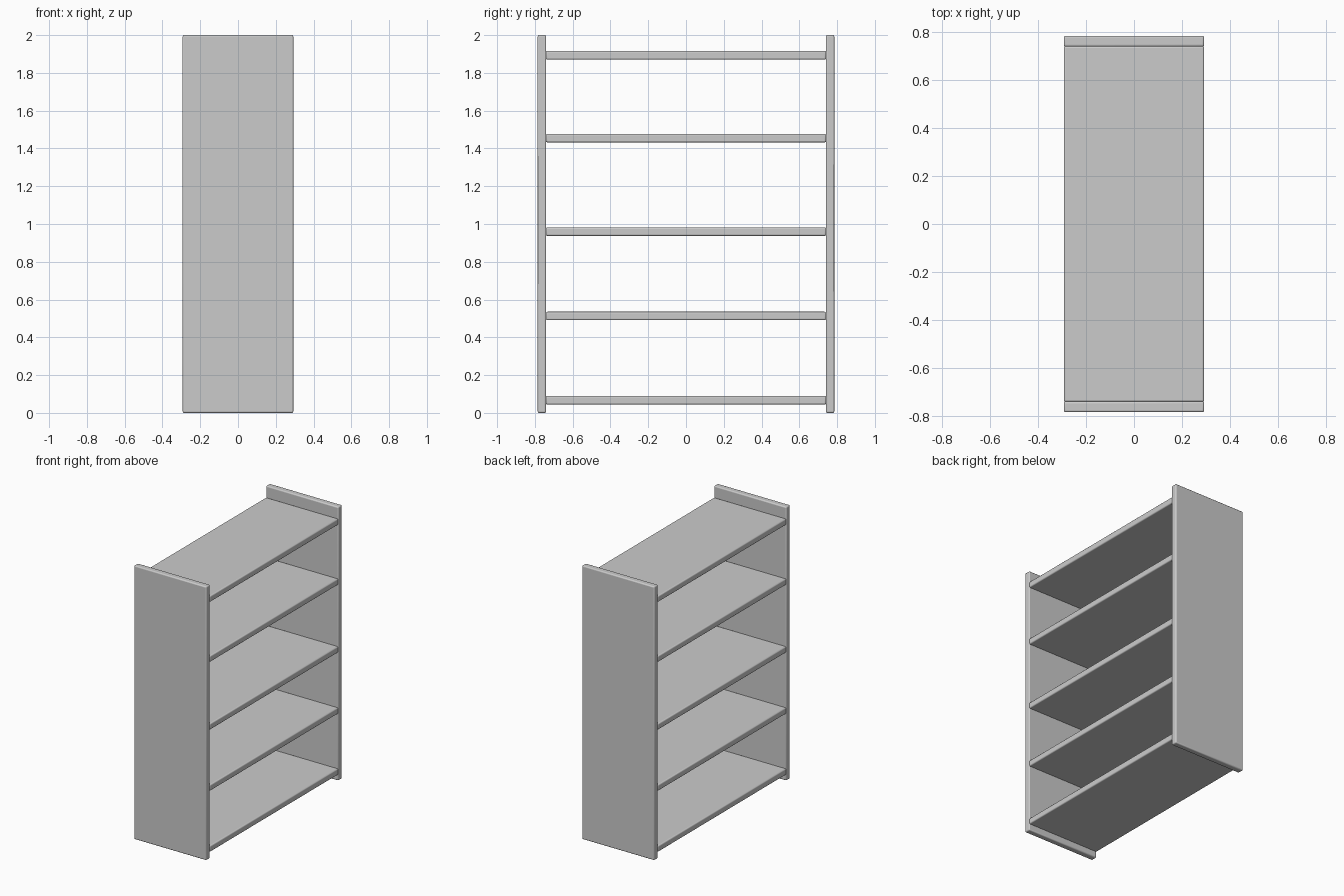
import bpy

if "Cube" in bpy.data.objects:
    bpy.data.objects.remove(bpy.data.objects["Cube"])

DEPTH = 0.586      # along x
HALF_W = 0.785     # half width along y
BOARD = 0.045      # board thickness


def board(name, size, loc):
    """Box with slightly rounded edges."""
    bpy.ops.mesh.primitive_cube_add(size=1, location=loc)
    ob = bpy.context.object
    ob.name = name
    ob.scale = size
    bpy.ops.object.transform_apply(location=False, rotation=False, scale=True)
    bev = ob.modifiers.new("rounded_edges", 'BEVEL')
    bev.width = 0.008
    bev.segments = 3
    bpy.ops.object.shade_smooth_by_angle()
    return ob


# Upright side panels
for side, name in ((-1, "side_panel_front"), (1, "side_panel_back")):
    board(name, (DEPTH, BOARD, 2.0), (0, side * (HALF_W - BOARD / 2), 1.0))

# Five shelves, ends just touching into the panels
shelf_len = 2 * (HALF_W - BOARD) + 0.004
for i, z in enumerate((0.067, 0.513, 0.96, 1.455, 1.893)):
    board(f"shelf_{i + 1}", (DEPTH, shelf_len, BOARD), (0, 0, z))
